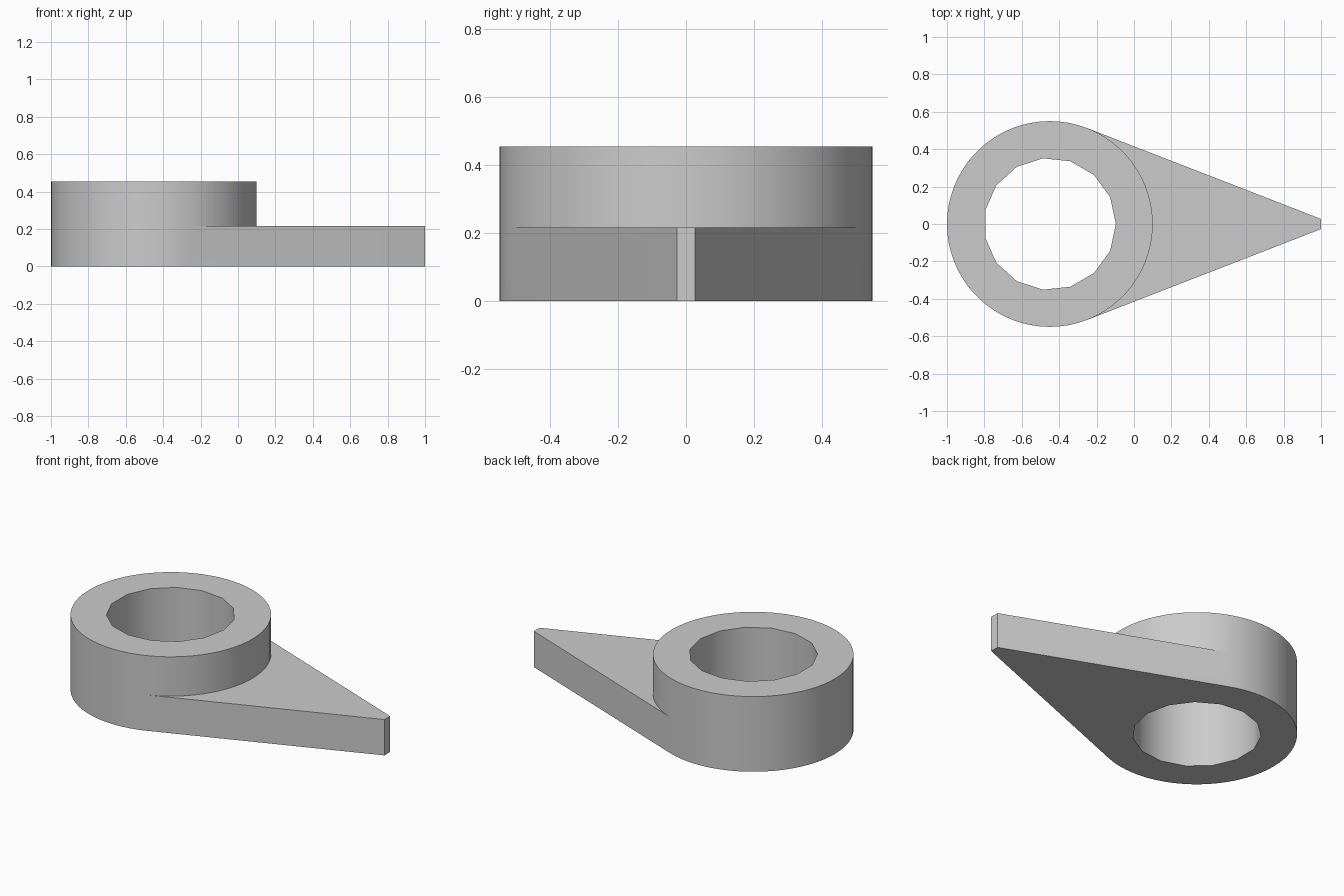
import bpy, bmesh, math

if "Cube" in bpy.data.objects:
    bpy.data.objects.remove(bpy.data.objects["Cube"])

CX, R, HOLE = -0.45, 0.55, 0.353      # ring centre, outer and bore radius
Z_ARM, Z_TOP = 0.217, 0.455           # arm and ring heights
TIP_X, TIP_Y = 1.0, 0.027             # blunt arm tip
FRONT, BACK, BORE = 26, 42, 15        # arc segments

# Angle at which the arm sides meet the ring tangentially
d = math.hypot(TIP_X - CX, TIP_Y)
TAN = math.acos(R / d) + math.atan2(TIP_Y, TIP_X - CX)

bm = bmesh.new()


def arc(a0, a1, n, r, z):
    return [bm.verts.new((CX + r * math.cos(a0 + (a1 - a0) * i / n),
                          r * math.sin(a0 + (a1 - a0) * i / n), z)) for i in range(n + 1)]


def wall(low, high, closed=False):
    n = len(low)
    for i in range(n if closed else n - 1):
        j = (i + 1) % n
        bm.faces.new((low[i], low[j], high[j], high[i]))


def fill_between(*loops):
    edges = []
    for loop in loops:
        for a, b in zip(loop, loop[1:] + loop[:1]):
            edges.append(bm.edges.get((a, b)) or bm.edges.new((a, b)))
    bmesh.ops.triangle_fill(bm, edges=edges, use_beauty=True)


def tip(z):
    return [bm.verts.new((TIP_X, s * TIP_Y, z)) for s in (-1, 1)]


# Outer arcs: the back runs full height, the front only above the arm
back0, back1, back2 = [arc(TAN, 2 * math.pi - TAN, BACK, R, z) for z in (0, Z_ARM, Z_TOP)]
front1, front2 = [arc(-TAN, TAN, FRONT, R, z)[1:-1] for z in (Z_ARM, Z_TOP)]
for z, f in ((Z_ARM, front1), (Z_TOP, front2)):
    b = back1 if z == Z_ARM else back2
    f.insert(0, b[-1])
    f.append(b[0])
bmesh.ops.delete(bm, geom=[v for v in bm.verts if not v.link_edges and v not in
                           set(back0 + back1 + back2 + front1 + front2)], context='VERTS')
wall(back0, back1)
wall(back1, back2)
wall(front1, front2)

# Arm sides, blunt tip and top
tip0, tip1 = tip(0), tip(Z_ARM)
wall([back0[-1]] + tip0 + [back0[0]], [back1[-1]] + tip1 + [back1[0]])
bm.faces.new(tip1 + front1[::-1])

# Faceted bore
step = 2 * math.pi / BORE
bore0, bore2 = [arc(0, 2 * math.pi - step, BORE - 1, HOLE, z) for z in (0, Z_TOP)]
wall(bore0, bore2, closed=True)

# Flat underside and ring top
fill_between(back0 + tip0, bore0)
fill_between(back2 + front2[1:-1], bore2)
bmesh.ops.recalc_face_normals(bm, faces=bm.faces[:])

mesh = bpy.data.meshes.new("ring_with_arm")
bm.to_mesh(mesh)
bm.free()
obj = bpy.data.objects.new("ring_with_arm", mesh)
bpy.context.collection.objects.link(obj)

grey = bpy.data.materials.new("plain grey")
grey.diffuse_color = (0.6, 0.6, 0.6, 1)
grey.use_nodes = True
grey.node_tree.nodes["Principled BSDF"].inputs["Base Color"].default_value = grey.diffuse_color
mesh.materials.append(grey)

# Smooth round walls, crisp rims
bpy.context.view_layer.objects.active = obj
obj.select_set(True)
bpy.ops.object.shade_smooth_by_angle(angle=math.radians(30))
